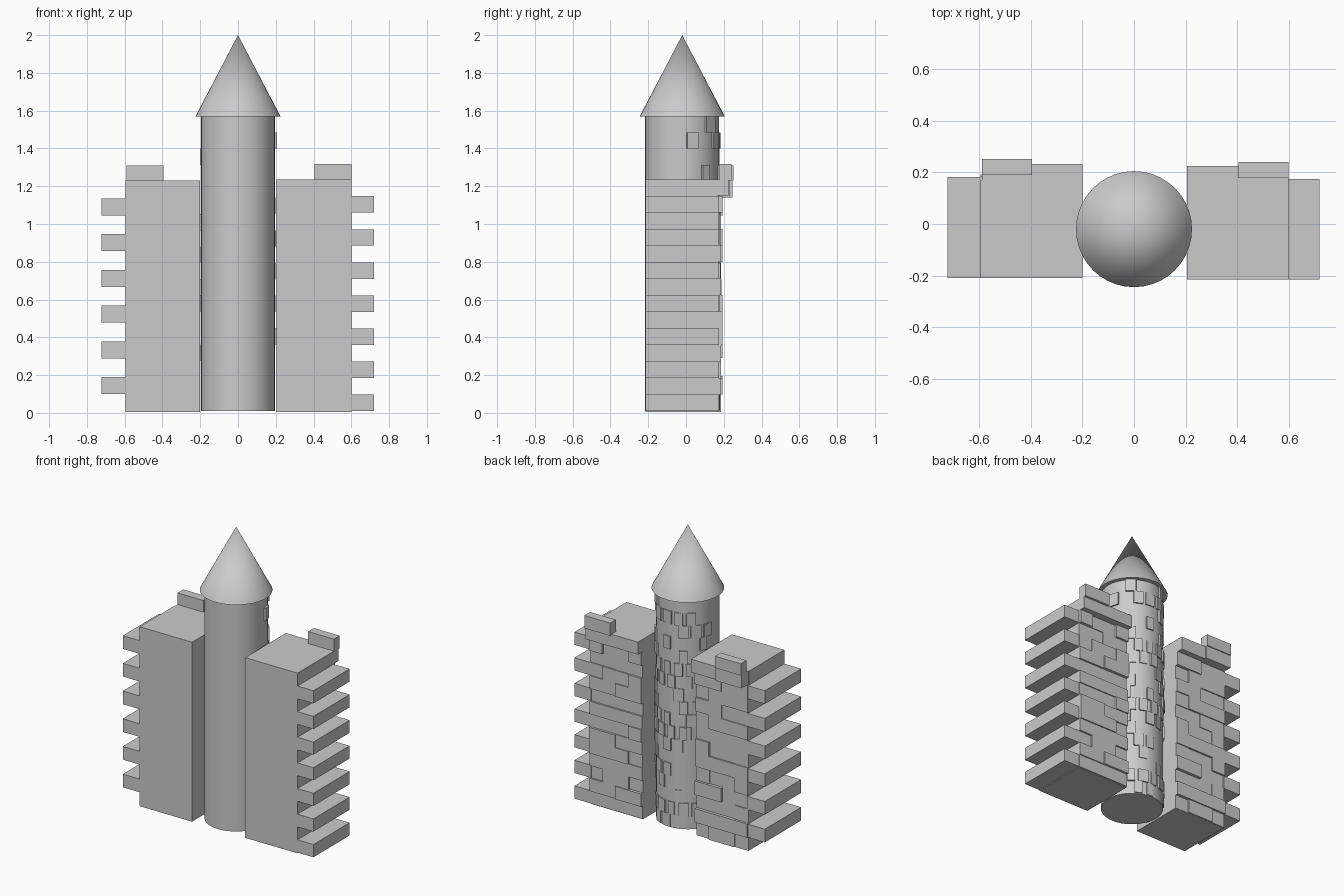
import bpy, math, random
from mathutils import Matrix, Vector
import bmesh

if "Cube" in bpy.data.objects:
    bpy.data.objects.remove(bpy.data.objects["Cube"])

random.seed(4)
CY = -0.02  # tower centre in y


def add_box(bm, lo, hi, matrix=Matrix()):
    size = [b - a for a, b in zip(lo, hi)]
    mid = [(a + b) / 2 for a, b in zip(lo, hi)]
    bmesh.ops.create_cube(bm, size=1, matrix=matrix @ Matrix.Translation(mid)
                          @ Matrix.Diagonal((*size, 1)))


def finish(bm, name):
    mesh = bpy.data.meshes.new(name)
    bm.to_mesh(mesh)
    bm.free()
    ob = bpy.data.objects.new(name, mesh)
    bpy.context.collection.objects.link(ob)
    return ob


def boxes(name, items):
    bm = bmesh.new()
    for lo, hi in items:
        add_box(bm, lo, hi)
    return finish(bm, name)


def round_part(name, r1, r2, z0, z1):
    bm = bmesh.new()
    bmesh.ops.create_cone(bm, cap_ends=True, segments=40, radius1=r1, radius2=r2,
                          depth=z1 - z0,
                          matrix=Matrix.Translation((0, CY, (z0 + z1) / 2)))
    finish(bm, name)


# Tower and pointed roof
round_part("tower", 0.196, 0.196, 0.01, 1.575)
round_part("roof", 0.225, 0, 1.57, 2.0)

# Wall bodies
boxes("left_wall", [((-0.595, -0.21, 0.005), (-0.2, 0.17, 1.23))])
boxes("right_wall", [((0.205, -0.215, 0.005), (0.6, 0.17, 1.235))])

# Toothed wall ends
boxes("left_teeth", [((-0.723, -0.21, 0.1 + 0.189 * i), (-0.59, 0.182, 0.19 + 0.189 * i))
                     for i in range(6)])
boxes("right_teeth", [((0.595, -0.215, 0.01 + 0.175 * i), (0.72, 0.175, 0.097 + 0.175 * i))
                      for i in range(7)])

# Top course overhang and battlement bricks on the back
boxes("left_parapet", [((-0.59, 0.16, 1.14), (-0.2, 0.232, 1.23)),
                       ((-0.59, 0.19, 1.14), (-0.395, 0.245, 1.23)),
                       ((-0.59, 0.19, 1.23), (-0.395, 0.252, 1.31))])
boxes("right_parapet", [((0.205, 0.16, 1.15), (0.6, 0.225, 1.235)),
                        ((0.405, 0.178, 1.23), (0.6, 0.24, 1.317))])


# Uneven brick courses on the back of each wall
def courses(name, x0, x1, z0, step, rows):
    items = []
    for r in range(rows):
        edges = [x0, (x0 + x1) / 2, x1] if r % 2 else [x0, x0 + 0.1, x1 - 0.1, x1]
        for a, b in zip(edges, edges[1:]):
            depth = random.choice((0.172, 0.177, 0.184, 0.192))
            items.append(((a, 0.1, z0 + r * step), (b, depth, z0 + (r + 1) * step)))
    boxes(name, items)


courses("left_back_bricks", -0.595, -0.2, 0.006, 0.0945, 12)
courses("right_back_bricks", 0.205, 0.6, 0.01, 0.0876, 13)

# Small raised stones around the back of the tower
bm = bmesh.new()
for row in range(18):
    for col in range(7):
        if random.random() < 0.45:
            continue
        angle = math.radians(20 + col * 23 + (row % 2) * 9 - 4)
        z = 0.015 + row * 0.0865
        w = random.uniform(0.022, 0.034)
        m = Matrix.Translation((0, CY, 0)) @ Matrix.Rotation(angle, 4, 'Z')
        add_box(bm, (0.18, -w, z), (random.uniform(0.199, 0.206), w, z + 0.0865), m)
finish(bm, "tower_stones")

# Smooth the tower and roof sides only
for name in ("tower", "roof"):
    ob = bpy.data.objects[name]
    bpy.ops.object.select_all(action='DESELECT')
    ob.select_set(True)
    bpy.context.view_layer.objects.active = ob
    bpy.ops.object.shade_smooth_by_angle(angle=math.radians(30))
